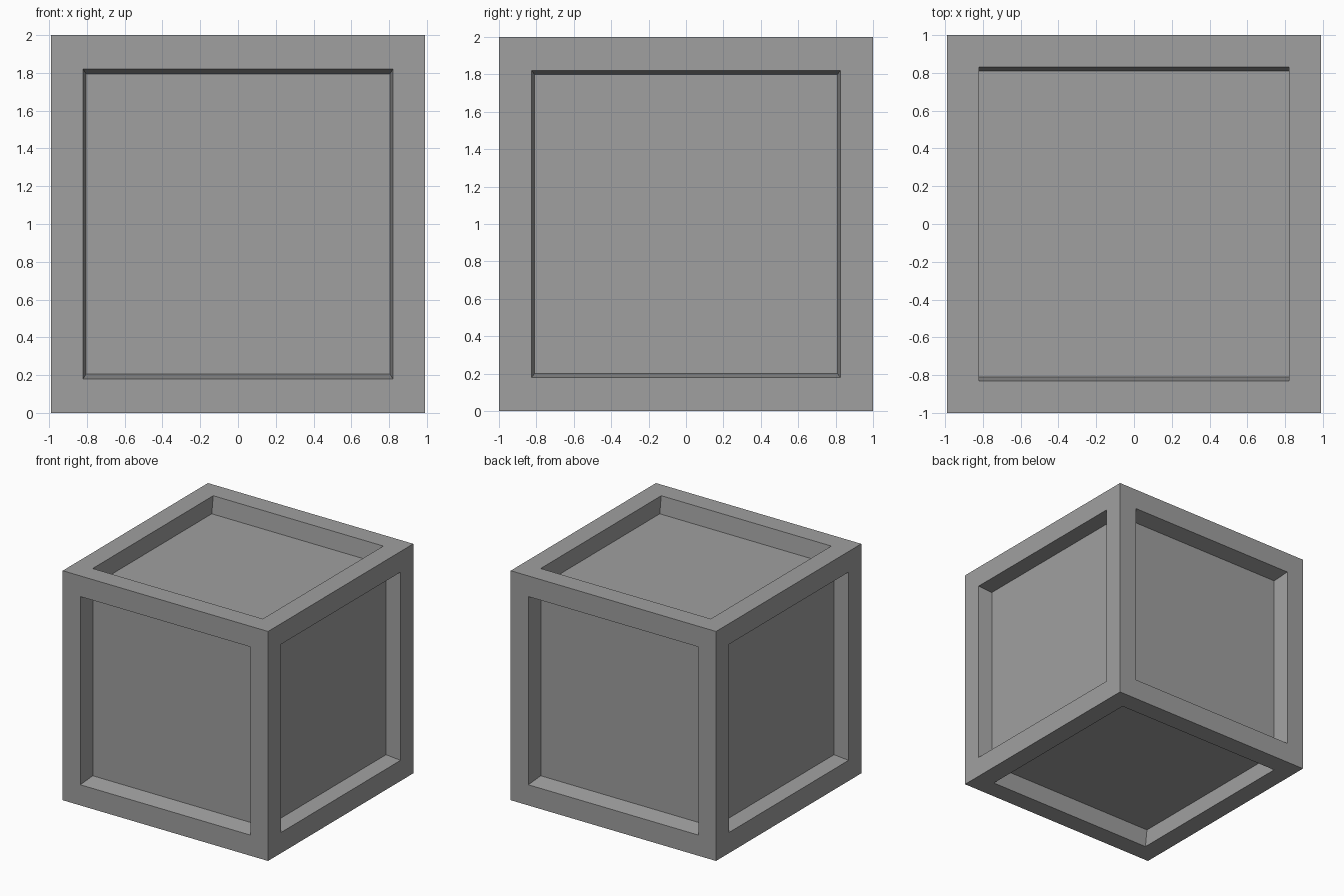
import bpy
import bmesh
from mathutils import Vector

old = bpy.data.objects.get("Cube")
if old:
    bpy.data.objects.remove(old, do_unlink=True)

HALF = Vector((0.99, 1.0, 1.0))

# Per axis: half size of the opening, half size of the panel, recess depth
RECESSES = [
    (Vector((0, 0.825, 0.82)), Vector((0, 0.81, 0.80)), 0.13),
    (Vector((0.82, 0, 0.82)), Vector((0.805, 0, 0.795)), 0.15),
    (Vector((0.82, 0.83, 0)), Vector((0.82, 0.81, 0)), 0.15),
]

grey = bpy.data.materials.new("plain grey")
grey.use_nodes = True
colour = (0.35, 0.35, 0.35, 1)
grey.diffuse_color = colour
grey.node_tree.nodes["Principled BSDF"].inputs["Base Color"].default_value = colour


def place(face, axis, size, level):
    """Resize a rectangular face around its axis and set its level."""
    for v in face.verts:
        for i in range(3):
            v.co[i] = level if i == axis else (size[i] if v.co[i] > 0 else -size[i])


# Solid block
bm = bmesh.new()
bmesh.ops.create_cube(bm, size=2)
bmesh.ops.scale(bm, vec=HALF, verts=bm.verts)
bm.normal_update()

# Frame and sunken panel on every side
for face in list(bm.faces):
    normal = face.normal.copy()
    axis = max(range(3), key=lambda i: abs(normal[i]))
    opening, panel, depth = RECESSES[axis]
    sign = 1 if normal[axis] > 0 else -1
    bmesh.ops.inset_individual(bm, faces=[face], thickness=0.1)
    place(face, axis, opening, sign * HALF[axis])
    bmesh.ops.inset_individual(bm, faces=[face], thickness=0.1)
    place(face, axis, panel, sign * (HALF[axis] - depth))

# Stand it on the ground
bmesh.ops.translate(bm, vec=(0, 0, HALF.z), verts=bm.verts)
mesh = bpy.data.meshes.new("panelled_crate")
bm.to_mesh(mesh)
bm.free()
mesh.materials.append(grey)
crate = bpy.data.objects.new("panelled_crate", mesh)
bpy.context.collection.objects.link(crate)
